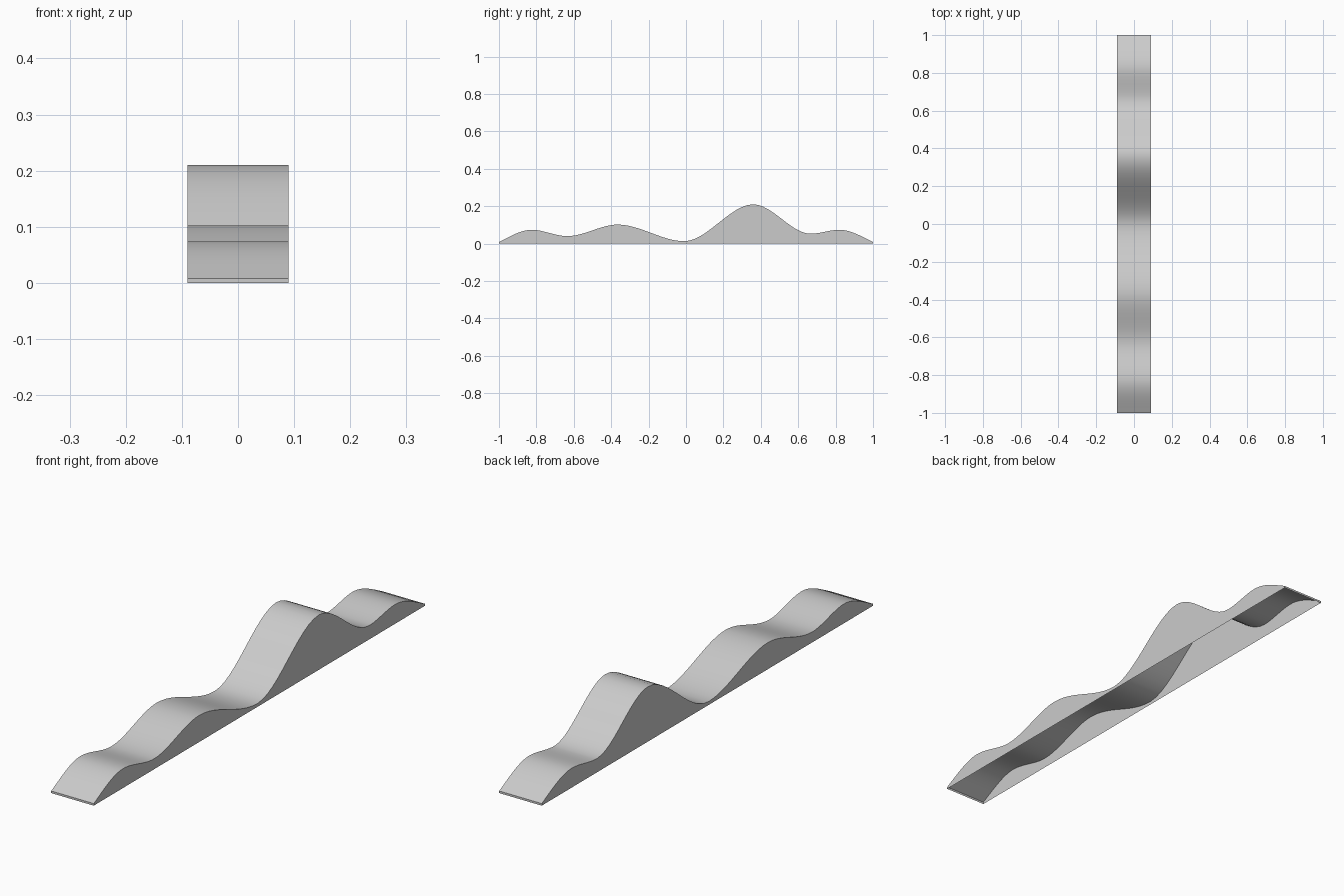
import bpy, bmesh

if "Cube" in bpy.data.objects:
    bpy.data.objects.remove(bpy.data.objects["Cube"])

HALF_W = 0.09
STEPS = 12
# Crest and trough stations of the wave: y, z, slope
KEYS = [(-1.0, 0.008, 0.5), (-0.825, 0.074, 0), (-0.635, 0.04, 0),
        (-0.365, 0.102, 0), (-0.01, 0.013, 0), (0.36, 0.21, 0),
        (0.665, 0.053, 0), (0.82, 0.074, 0), (1.0, 0.008, -0.5)]


def wave_profile():
    """Smooth Hermite curve through the stations."""
    pts = []
    for (y0, z0, m0), (y1, z1, m1) in zip(KEYS, KEYS[1:]):
        h = y1 - y0
        for i in range(STEPS):
            t = i / STEPS
            s = t * t * (3 - 2 * t)
            z = z0 + (z1 - z0) * s + h * m0 * t * (1 - t) ** 2 - h * m1 * t * t * (1 - t)
            pts.append((y0 + h * t, z))
    return pts + [KEYS[-1][:2]]


bm = bmesh.new()
profile = wave_profile()
# Four rails: bottom left, top left, top right, bottom right
rows = [[bm.verts.new(c) for c in ((-HALF_W, y, 0), (-HALF_W, y, z),
                                   (HALF_W, y, z), (HALF_W, y, 0))]
        for y, z in profile]

# Side walls and wavy top; underside stays open
for a, b in zip(rows, rows[1:]):
    for i in range(3):
        bm.faces.new((a[i], a[i + 1], b[i + 1], b[i]))

# Thin end walls
bm.faces.new(rows[0])
bm.faces.new(rows[-1])
bmesh.ops.recalc_face_normals(bm, faces=bm.faces)
# Make the top point upward
if sum(f.normal.z for f in bm.faces) < 0:
    bmesh.ops.reverse_faces(bm, faces=bm.faces)

mesh = bpy.data.meshes.new("wavy_ramp")
bm.to_mesh(mesh)
bm.free()
ramp = bpy.data.objects.new("wavy_ramp", mesh)
bpy.context.collection.objects.link(ramp)
bpy.context.view_layer.objects.active = ramp
ramp.select_set(True)
bpy.ops.object.shade_smooth_by_angle()
